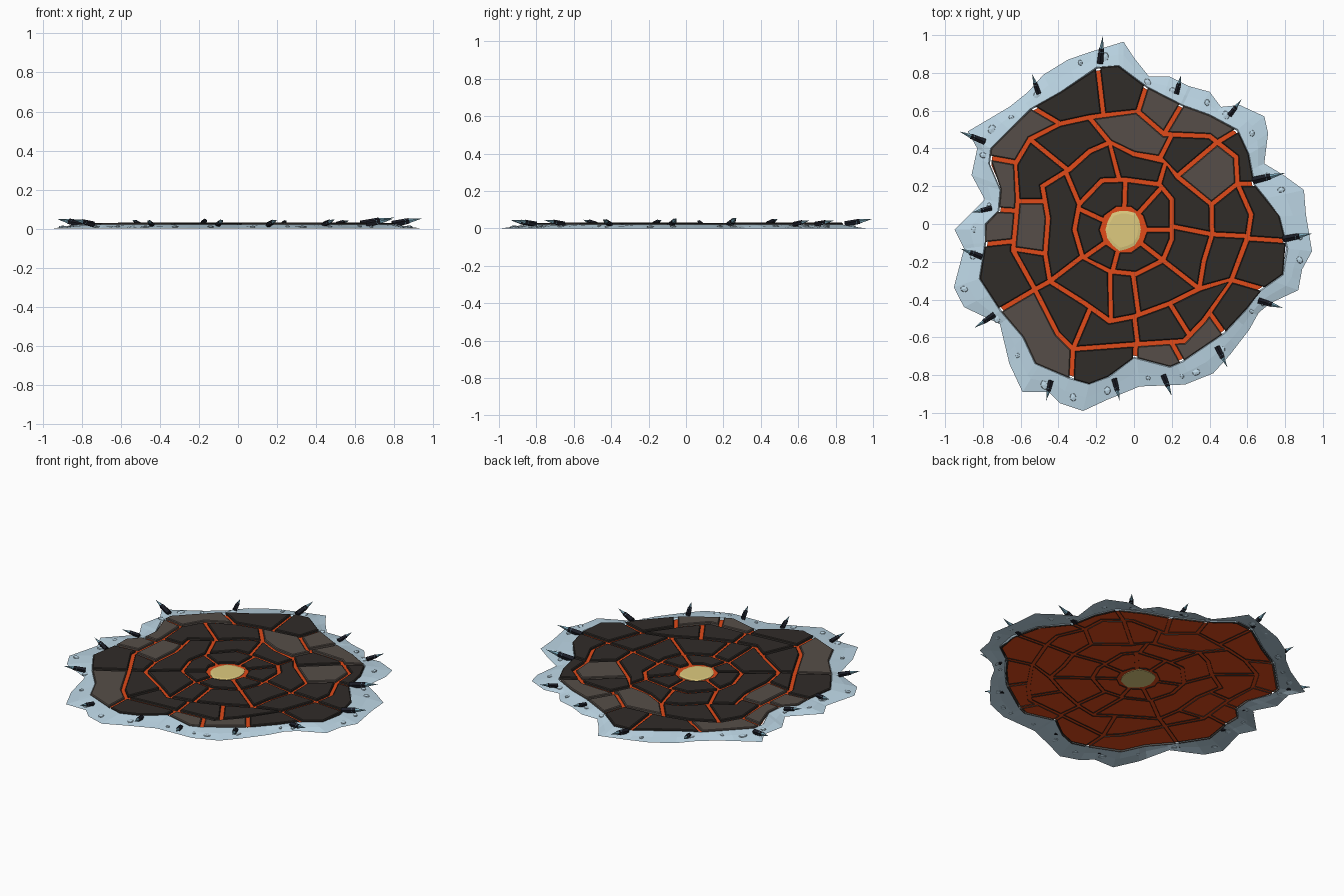
import bpy, bmesh, math, random
from mathutils import Vector, Matrix

if "Cube" in bpy.data.objects:
    bpy.data.objects.remove(bpy.data.objects["Cube"])

random.seed(4)
C = Vector((-0.055, -0.03))


def mat(name, *c):
    m = bpy.data.materials.new(name)
    m.diffuse_color = (*c, 1)
    m.use_nodes = True
    m.node_tree.nodes["Principled BSDF"].inputs["Base Color"].default_value = m.diffuse_color
    return m


DARK = mat("dark_crust", .03, .025, .022)
BROWN = mat("brown_crust", .093, .076, .065)
LAVA = mat("lava", .75, .07, .01)
CORE = mat("hot_core", .73, .59, .21)
ICE = mat("frost", .51, .68, .79)
ROCK = mat("shard_rock", .01, .011, .018)
TIP = mat("shard_ice", .19, .38, .48)


def finish(bm, name, *mats, recalc=True):
    if recalc:
        bmesh.ops.recalc_face_normals(bm, faces=bm.faces)
    me = bpy.data.meshes.new(name)
    bm.to_mesh(me)
    bm.free()
    for m in mats:
        me.materials.append(m)
    ob = bpy.data.objects.new(name, me)
    bpy.context.collection.objects.link(ob)


def pairs(v):
    return [Vector(v[i:i + 2]) for i in range(0, len(v), 2)]


# Outlines, counter-clockwise: frost edge, crust edge, then the crack rings
FROST = pairs([.945,-.14, .91,.05, .9,.18, .79,.26, .69,.32, .71,.48, .69,.57, .56,.63, .46,.62, .4,.7,
               .29,.73, .19,.78, .08,.78, 0,.88, -.055,.965, -.235,.91, -.35,.87, -.48,.79, -.56,.7,
               -.66,.62, -.88,.49, -.83,.4, -.86,.26, -.79,.13, -.95,-.03, -.9,-.13, -.955,-.34,
               -.9,-.44, -.71,-.53, -.66,-.74, -.59,-.89, -.45,-.89, -.39,-.95, -.27,-.99, -.13,-.925,
               .03,-.86, .27,-.85, .42,-.79, .51,-.69, .61,-.56, .66,-.47, .72,-.42, .87,-.35, .89,-.24])
CRUST = pairs([.815,-.13, .77,.05, .64,.21, .61,.37, .55,.5, .4,.58, .26,.63, .065,.73, -.08,.84, -.2,.83,
               -.39,.7, -.55,.61, -.66,.5, -.76,.4, -.77,.32, -.71,.18, -.72,.07, -.79,0, -.79,-.1,
               -.82,-.29, -.71,-.46, -.59,-.6, -.525,-.74, -.34,-.82, -.235,-.85, -.13,-.81, 0,-.71,
               .19,-.76, .26,-.73, .48,-.58, .6,-.45, .67,-.355, .79,-.27])
RING_D = pairs([.015,.6, .16,.475, .4,.465, .54,.355, .545,.22, .62,.05, .6,-.08, .52,-.29, .37,-.51,
                .265,-.62, .03,-.635, -.315,-.67, -.405,-.58, -.525,-.345, -.64,-.14, -.615,.13,
                -.63,.315, -.55,.45, -.395,.53, -.235,.565])
RING_C = pairs([-.12,.435, 0,.37, .16,.345, .23,.25, .41,.105, .415,-.05, .37,-.195, .345,-.345, .19,-.42,
                0,-.49, -.13,-.515, -.26,-.42, -.445,-.305, -.47,-.16, -.455,.03, -.485,.2, -.34,.29,
                -.235,.385])
RING_B = pairs([.135,.21, .2,.13, .2,-.08, .15,-.2, .01,-.265, -.13,-.25, -.27,-.185, -.315,-.03,
                -.29,.105, -.17,.23, -.05,.235])
RING_A = [C + Vector((math.cos(a), math.sin(a))) * .115 for a in [k * math.tau / 10 for k in range(10)]]


def angle(p):
    return math.degrees(math.atan2(p.y - C.y, p.x - C.x))


def ray(ring, deg):
    """Farthest point where a ray from the core crosses the outline."""
    d = Vector((math.cos(math.radians(deg)), math.sin(math.radians(deg))))
    best = 0
    for p, q in zip(ring, ring[1:] + ring[:1]):
        e, w = q - p, p - C
        det = d.cross(e)
        if abs(det) > 1e-9:
            t, u = w.cross(e) / det, w.cross(d) / det
            if t > best and -1e-6 <= u <= 1 + 1e-6:
                best = t
    return C + d * best


def arc(ring, a0, a1):
    mids = sorted((angle(p) - a0) % 360 for p in ring)
    return [ray(ring, a0 + m) for m in [0] + [m for m in mids if 3 < m < a1 - a0 - 3] + [a1 - a0]]


def shrink(poly, d):
    out = []
    for i, p in enumerate(poly):
        e1, e2 = (p - poly[i - 1]).normalized(), (poly[(i + 1) % len(poly)] - p).normalized()
        n1, n2 = Vector((-e1.y, e1.x)), Vector((-e2.y, e2.x))
        out.append(p + (n1 + n2) * d / max(.5, 1 + n1.dot(n2)))
    return out


def skin(bm, loops):
    """Join successive closed loops of (poly, z) with quads; return the vertex loops."""
    vl = [[bm.verts.new((p.x, p.y, z)) for p in poly] for poly, z in loops]
    for a, b in zip(vl, vl[1:]):
        for i in range(len(a)):
            bm.faces.new((a[i - 1], a[i], b[i], b[i - 1]))
    return vl


def grow(poly, s):
    return [C + (p - C) * s for p in poly]


# Crust plates: each ring has cracks given as (inner angle, outer angle); brown = lighter plates
EDGE = grow(CRUST, 1.012)
RINGS = [
    ("inner_plates", RING_A, RING_B, [(-145,-145), (-105,-105), (-38,-38), (0,0), (48,48), (88,88), (155,155)], ()),
    ("second_plates", RING_B, RING_C, [(-147,-145), (-108,-98), (-78,-80), (-38,-38), (4,-3), (52,58),
                                       (95,99), (150,135)], ()),
    ("third_plates", RING_C, RING_D, [(-163,-170), (-145,-146), (-113,-113), (-83,-83), (-58,-58), (-38,-25),
                                      (-3,-3), (16,22), (45,43), (63,63), (99,107), (133,136), (160,165)], (7, 9, 12)),
    ("outer_plates", RING_D, EDGE, [(-174,-174), (-146,-147), (-113,-109), (-84,-85), (-67,-66), (-44,-46),
                                    (-25,-23), (-4,-4), (22,19), (43,41), (67,65), (83,81), (100,99),
                                    (121,127), (148,152), (170,171)], (1, 3, 4, 9, 10, 13, 14, 15)),
]
for name, inner, outer, cracks, brown in RINGS:
    bm = bmesh.new()
    for i, (a, b) in enumerate(cracks):
        a2, b2 = cracks[(i + 1) % len(cracks)]
        if i == len(cracks) - 1:
            a2, b2 = a2 + 360, b2 + 360
        poly = shrink(arc(outer, b, b2) + arc(inner, a, a2)[::-1], .012)
        top = random.uniform(.027, .031)
        n = len(bm.faces)
        loops = skin(bm, [(poly, .009), (poly, top - .004), (shrink(poly, .005), top)])
        bm.faces.new(loops[-1])
        bm.faces.ensure_lookup_table()
        for f in bm.faces[n:]:
            f.material_index = int(i in brown)
    finish(bm, name, DARK, BROWN)

# Lava sheet under the cracks
bm = bmesh.new()
rim = [bm.verts.new((p.x, p.y, .014)) for p in grow(CRUST, .98)]
mid = bm.verts.new((C.x, C.y, .015))
for i in range(len(rim)):
    bm.faces.new((rim[i - 1], rim[i], mid))
finish(bm, "lava_sheet", LAVA, recalc=False)

# Glowing core, showing on both sides of the sheet
bm = bmesh.new()
blob = [C + Vector((math.cos(k * math.tau / 14) * .097, math.sin(k * math.tau / 14) * .11))
        * random.uniform(.92, 1.05) for k in range(14)]
blob = [C + (p - C * 1) for p in blob]
loops = skin(bm, [(blob, .011), (blob, .018), (grow(blob, .85), .021)])
bm.faces.new(loops[0][::-1])
bm.faces.new(loops[-1])
finish(bm, "hot_core", CORE)

# Frost skirt: open sloping sheet from the crust edge down to the ground
bm = bmesh.new()
angs = []
for a in sorted(angle(p) for p in FROST + CRUST):
    if not angs or a - angs[-1] > .8:
        angs.append(a)
out = [ray(FROST, a) for a in angs]
inn = [ray(CRUST, a) for a in angs]
mids = [p.lerp(q, .5) for p, q in zip(out, inn)]
vl = skin(bm, [(out, 0), (mids, .011), (inn, .02), (grow(inn, .99), .012)])
for v in vl[1]:
    v.co.z += random.uniform(-.003, .003)
finish(bm, "frost_skirt", ICE, recalc=False)

# Frost lumps scattered on the skirt
bm = bmesh.new()
for k in range(30):
    a = -180 + k * 12 + random.uniform(-4, 4)
    t = random.uniform(.35, .7)
    p = ray(CRUST, a).lerp(ray(FROST, a), t)
    r = random.uniform(.014, .03)
    m = (Matrix.Translation((p.x, p.y, .019 - .015 * t)) @ Matrix.Rotation(random.uniform(0, 6), 4, 'Z')
         @ Matrix.Diagonal((r, r * .75, .007, 1)))
    vs = bmesh.ops.create_icosphere(bm, subdivisions=1, radius=1, matrix=m)["verts"]
    for v in vs:
        v.co.z = max(.001, v.co.z)
finish(bm, "frost_lumps", ICE)

# Shards around the edge: rock stub with an icy point, as base x, y, tip x, y
SHARDS = [-.18,.85,-.165,.995, .225,.69,.25,.79, .505,.575,.57,.66, .63,.23,.8,.27, .79,-.08,.945,-.05,
          .66,-.405,.79,-.445, .44,-.65,.495,-.76, .155,-.8,.2,-.91, -.105,-.82,-.075,-.935,
          -.44,-.83,-.465,-.935, -.74,-.48,-.845,-.55, -.805,-.175,-.92,-.13, -.755,.085,-.86,.06,
          -.79,.435,-.925,.49, -.505,.69,-.54,.795]
rock, tip = bmesh.new(), bmesh.new()
for i in range(0, len(SHARDS), 4):
    b = Vector((*SHARDS[i:i + 2], .021))
    e = Vector((*SHARDS[i + 2:i + 4], 0))
    e.z = .021 + .2 * (e.xy - b.xy).length
    d = e - b
    L, r = d.length, .09 * d.length + .005
    frame = Matrix.Translation(b) @ d.to_track_quat('Z', 'Y').to_matrix().to_4x4()
    for bm, lo, hi, r1, r2 in ((rock, 0, .55, r * .95, r * .8), (tip, .42, 1, r * .85, 0)):
        bmesh.ops.create_cone(bm, cap_ends=True, segments=5, radius1=r1, radius2=r2, depth=(hi - lo) * L,
                              matrix=frame @ Matrix.Translation((0, 0, (lo + hi) / 2 * L)))
finish(rock, "shard_stubs", ROCK)
finish(tip, "shard_points", TIP)
